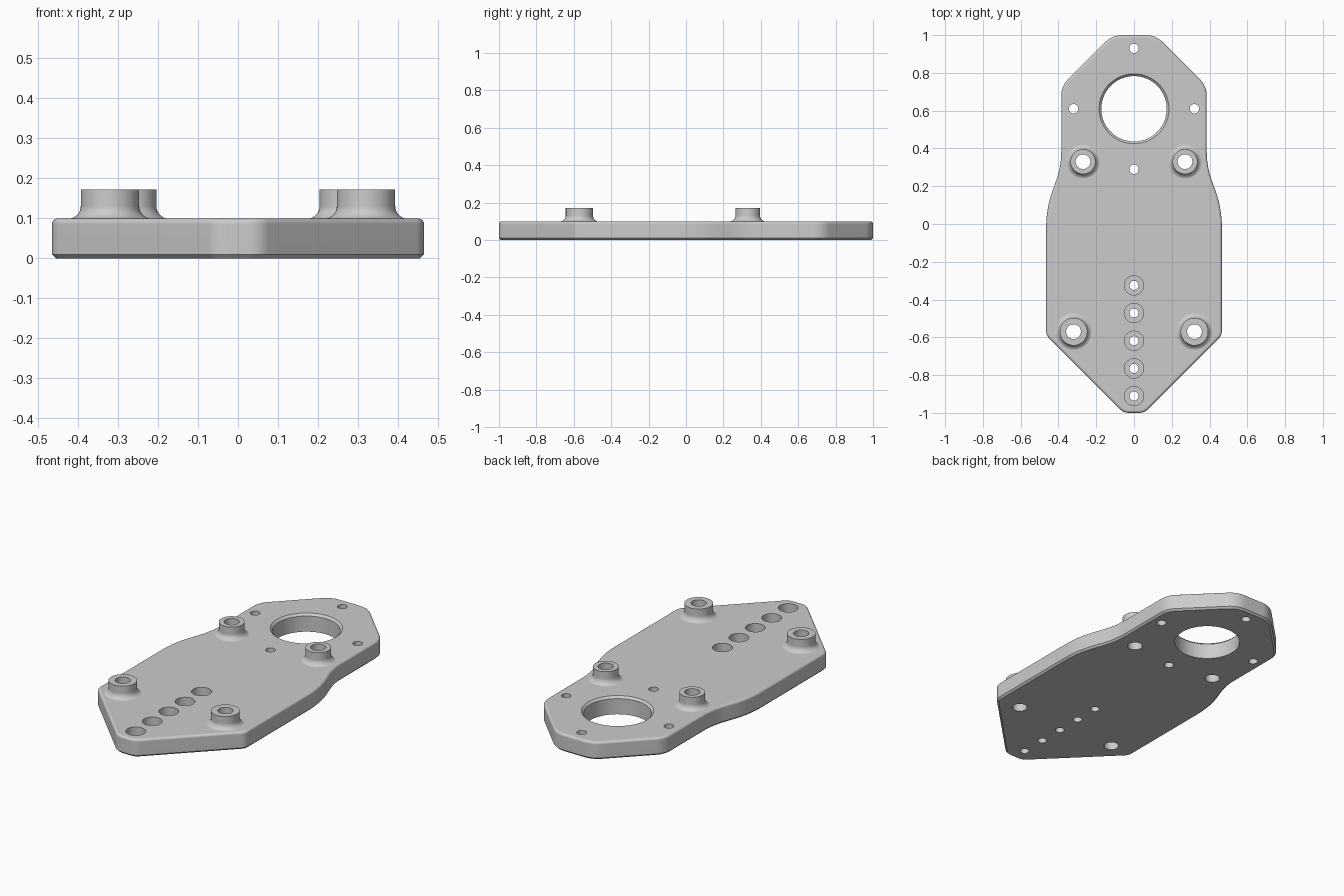
import bpy, bmesh, math
from mathutils import Vector

cube = bpy.data.objects.get("Cube")
if cube:
    bpy.data.objects.remove(cube, do_unlink=True)

THICK, BOSS_TOP = 0.10, 0.172

# single machined-metal colour
GREY = (0.6, 0.6, 0.6, 1)
metal = bpy.data.materials.new("machined_grey")
metal.use_nodes = True
metal.diffuse_color = GREY
metal.node_tree.nodes["Principled BSDF"].inputs["Base Color"].default_value = GREY


def make_object(name, bm):
    bmesh.ops.recalc_face_normals(bm, faces=bm.faces)
    mesh = bpy.data.meshes.new(name)
    bm.to_mesh(mesh)
    bm.free()
    mesh.materials.append(metal)
    obj = bpy.data.objects.new(name, mesh)
    bpy.context.collection.objects.link(obj)
    return obj


def fillet(corners):
    """Round each (x, y, radius) corner of a closed polygon."""
    pts = []
    for i, (x, y, r) in enumerate(corners):
        p = Vector((x, y))
        u = (Vector(corners[i - 1][:2]) - p).normalized()
        v = (Vector(corners[(i + 1) % len(corners)][:2]) - p).normalized()
        half = u.angle(v) / 2
        centre = p + (u + v).normalized() * (r / math.sin(half))
        a = p + u * (r / math.tan(half)) - centre
        b = p + v * (r / math.tan(half)) - centre
        for k in range(9):
            pts.append(centre + a.lerp(b, k / 8).normalized() * r)
    return pts


def add_solid(bm, profile, x, y, sides=48):
    """Closed solid of revolution from (radius, z) points, bottom to top."""
    rings = [[bm.verts.new((x + r * math.cos(t), y + r * math.sin(t), z))
              for t in (2 * math.pi * i / sides for i in range(sides))]
             for r, z in profile]
    for low, high in zip(rings, rings[1:]):
        for i in range(sides):
            j = (i + 1) % sides
            bm.faces.new((low[i], low[j], high[j], high[i]))
    bm.faces.new(rings[0][::-1])
    bm.faces.new(rings[-1])


# plate: filleted outline, rounded top rim, chamfered bottom rim
right = [(0.055, -1, 0.07), (0.465, -0.59, 0.06), (0.465, 0.083, 0.57),
         (0.385, 0.305, 0.45), (0.385, 0.73, 0.12), (0.115, 1, 0.13)]
outline = fillet(right + [(-x, y, r) for x, y, r in reversed(right)])
bm = bmesh.new()
floor, roof = [[bm.verts.new((p.x, p.y, z)) for p in outline] for z in (0, THICK)]
bm.faces.new(floor[::-1])
bm.faces.new(roof)
for i in range(len(outline)):
    bm.faces.new((floor[i - 1], floor[i], roof[i], roof[i - 1]))
bmesh.ops.recalc_face_normals(bm, faces=bm.faces)
for height, size, steps in ((THICK, 0.014, 4), (0, 0.01, 1)):
    rim = [e for e in bm.edges if all(abs(v.co.z - height) < 1e-5 for v in e.verts)]
    bmesh.ops.bevel(bm, geom=rim, offset=size, segments=steps, profile=0.5, affect="EDGES")
plate = make_object("mounting_plate", bm)

# standoff bosses with a flared foot
bosses = [(s * x, y, r) for x, y, r in ((0.27, 0.33, 0.066), (0.32, -0.57, 0.073)) for s in (-1, 1)]
bm = bmesh.new()
FLARE = 0.032
for x, y, r in bosses:
    foot = [(r + FLARE * (1 - math.sin(a)), THICK - 0.001 + FLARE * (1 - math.cos(a)))
            for a in (math.pi / 2 * k / 8 for k in range(9))]
    add_solid(bm, [(r + FLARE, 0.07)] + foot + [(r, BOSS_TOP)], x, y)
boss_solids = make_object("boss_solids", bm)

# drills: main bore, bolt holes, boss holes and counterbored row
LOW, HIGH = -0.1, 0.3
bm = bmesh.new()
bore, rim = 0.173, 0.195
add_solid(bm, [(bore, LOW), (bore, THICK - 0.012), (rim, THICK + 0.01), (rim, HIGH)], 0, 0.61, 96)
for k in range(4):
    a = k * math.pi / 2
    add_solid(bm, [(0.025, LOW), (0.025, HIGH)], 0.32 * math.cos(a), 0.61 + 0.32 * math.sin(a), 32)
for x, y, r in bosses:
    add_solid(bm, [(0.039, LOW), (0.039, HIGH)], x, y)
for k in range(5):
    add_solid(bm, [(0.024, LOW), (0.024, 0.04), (0.051, 0.04), (0.051, HIGH)], 0, -0.325 - 0.1465 * k)
drills = make_object("drills", bm)

# combine the parts, then bake the result into the plate
for tool, operation in ((boss_solids, "UNION"), (drills, "DIFFERENCE")):
    mod = plate.modifiers.new(tool.name, "BOOLEAN")
    mod.object, mod.operation, mod.solver = tool, operation, "EXACT"
graph = bpy.context.evaluated_depsgraph_get()
plate.data = bpy.data.meshes.new_from_object(plate.evaluated_get(graph))
plate.modifiers.clear()
for tool in (boss_solids, drills):
    bpy.data.objects.remove(tool, do_unlink=True)

# smooth curves, crisp edges, flat plate faces
bpy.ops.object.select_all(action="DESELECT")
plate.select_set(True)
bpy.context.view_layer.objects.active = plate
bpy.ops.object.shade_smooth_by_angle(angle=math.radians(32))
weighted = plate.modifiers.new("flat_faces", "WEIGHTED_NORMAL")
weighted.keep_sharp = True
